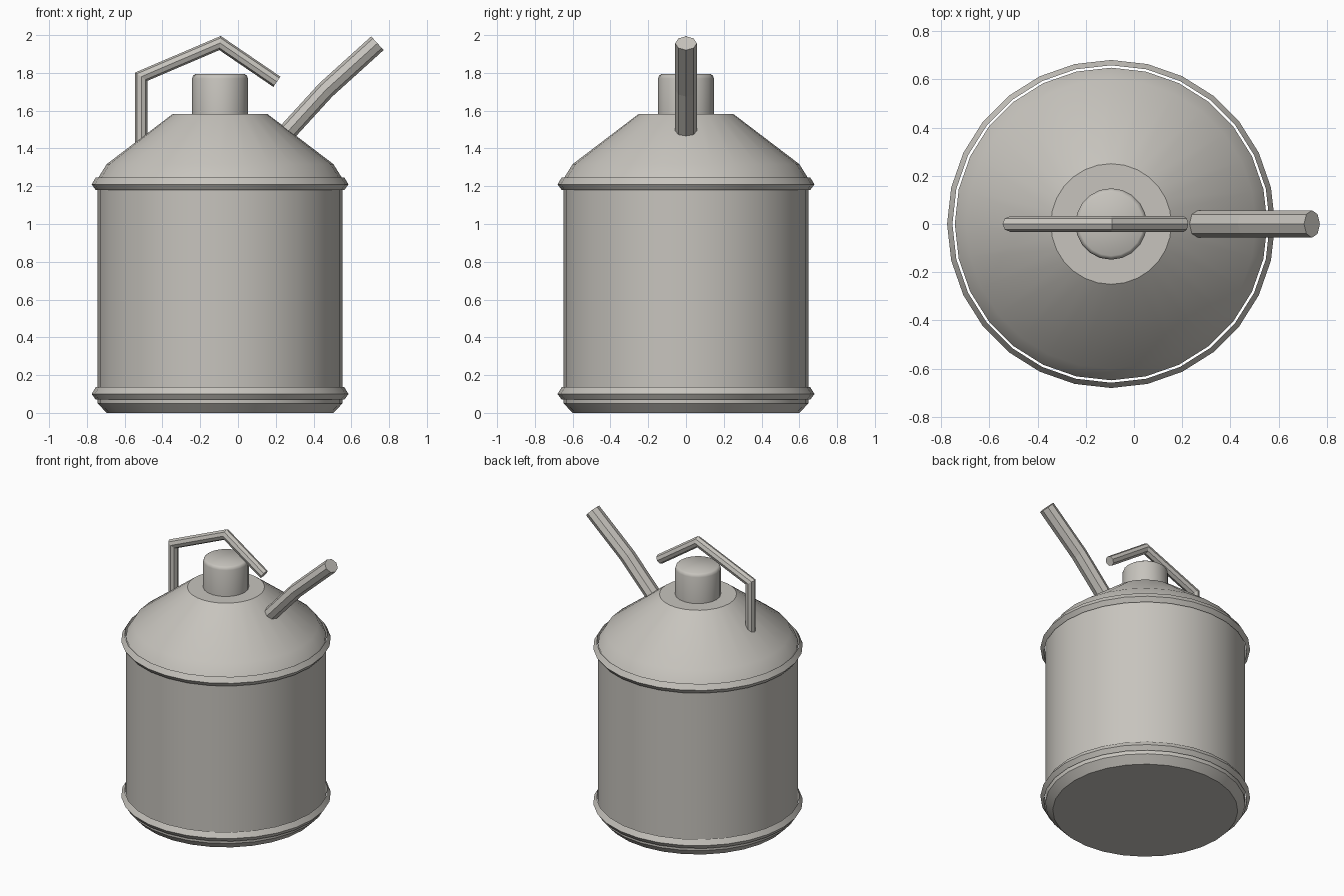
import bpy, bmesh, math
from mathutils import Vector

cube = bpy.data.objects.get("Cube")
if cube:
    bpy.data.objects.remove(cube, do_unlink=True)

AXIS_X = -0.095

metal = bpy.data.materials.new("warm grey metal")
metal.use_nodes = True
metal.diffuse_color = (0.57, 0.55, 0.51, 1)
metal.node_tree.nodes["Principled BSDF"].inputs["Base Color"].default_value = metal.diffuse_color


def finish(bm, name, smooth_angle=None):
    bmesh.ops.recalc_face_normals(bm, faces=bm.faces)
    mesh = bpy.data.meshes.new(name)
    bm.to_mesh(mesh)
    bm.free()
    mesh.materials.append(metal)
    obj = bpy.data.objects.new(name, mesh)
    bpy.context.collection.objects.link(obj)
    if smooth_angle:
        bpy.ops.object.select_all(action='DESELECT')
        obj.select_set(True)
        bpy.context.view_layer.objects.active = obj
        bpy.ops.object.shade_smooth_by_angle(angle=math.radians(smooth_angle))
    return obj


def bridge(bm, a, b):
    n = len(a)
    for i in range(n):
        bm.faces.new((a[i], a[(i + 1) % n], b[(i + 1) % n], b[i]))


def lathe(name, profile, sides, closed=False, smooth_angle=30):
    """Turn (radius, height) points about the can's axis."""
    bm = bmesh.new()
    rings = []
    for r, z in profile:
        angles = [math.tau * i / sides for i in range(sides)]
        rings.append([bm.verts.new((AXIS_X + r * math.cos(a), r * math.sin(a), z)) for a in angles])
    for a, b in zip(rings, rings[1:]):
        bridge(bm, a, b)
    if closed:
        bridge(bm, rings[-1], rings[0])
    else:
        bm.faces.new(rings[0])
        bm.faces.new(rings[-1])
    return finish(bm, name, smooth_angle)


def tube(name, path, depth_radius, width_radius, sides=8):
    """Mitred tube along (x, z) points in the y = 0 plane."""
    bm = bmesh.new()
    pts = [Vector((x, 0, z)) for x, z in path]
    rings = []
    for i, p in enumerate(pts):
        before = (p - pts[i - 1]).normalized() if i else (pts[1] - p).normalized()
        after = (pts[i + 1] - p).normalized() if i + 1 < len(pts) else before
        mid = (before + after).normalized()
        normal = Vector((-mid.z, 0, mid.x)) / mid.dot(before)
        ring = []
        for k in range(sides):
            a = math.tau * k / sides
            offset = normal * depth_radius * math.cos(a) + Vector((0, width_radius * math.sin(a), 0))
            ring.append(bm.verts.new(p + offset))
        rings.append(ring)
    for a, b in zip(rings, rings[1:]):
        bridge(bm, a, b)
    bm.faces.new(rings[0])
    bm.faces.new(rings[-1])
    return finish(bm, name)


# Can: chamfered base, straight wall and conical shoulder
lathe("can_body", [(0.6, 0), (0.648, 0.05), (0.648, 1.24), (0.6, 1.317), (0.25, 1.583)], 28)

# Loose hoops standing just clear of the wall
for name, z in (("lower_hoop", 0.07), ("upper_hoop", 1.18)):
    lathe(name, [(0.658, z), (0.68, z + 0.03), (0.658, z + 0.066)], 28, closed=True, smooth_angle=20)

# Screw cap with a softened rim
lathe("cap", [(0.148, 1.57), (0.148, 1.77), (0.143, 1.785), (0.132, 1.793)], 20, smooth_angle=40)

# Bent carrying handle and pouring spout
tube("handle", [(-0.512, 1.41), (-0.512, 1.78), (-0.095, 1.958), (0.206, 1.753)], 0.033, 0.033)
tube("spout", [(0.2, 1.42), (0.465, 1.71), (0.738, 1.957)], 0.049, 0.057)
